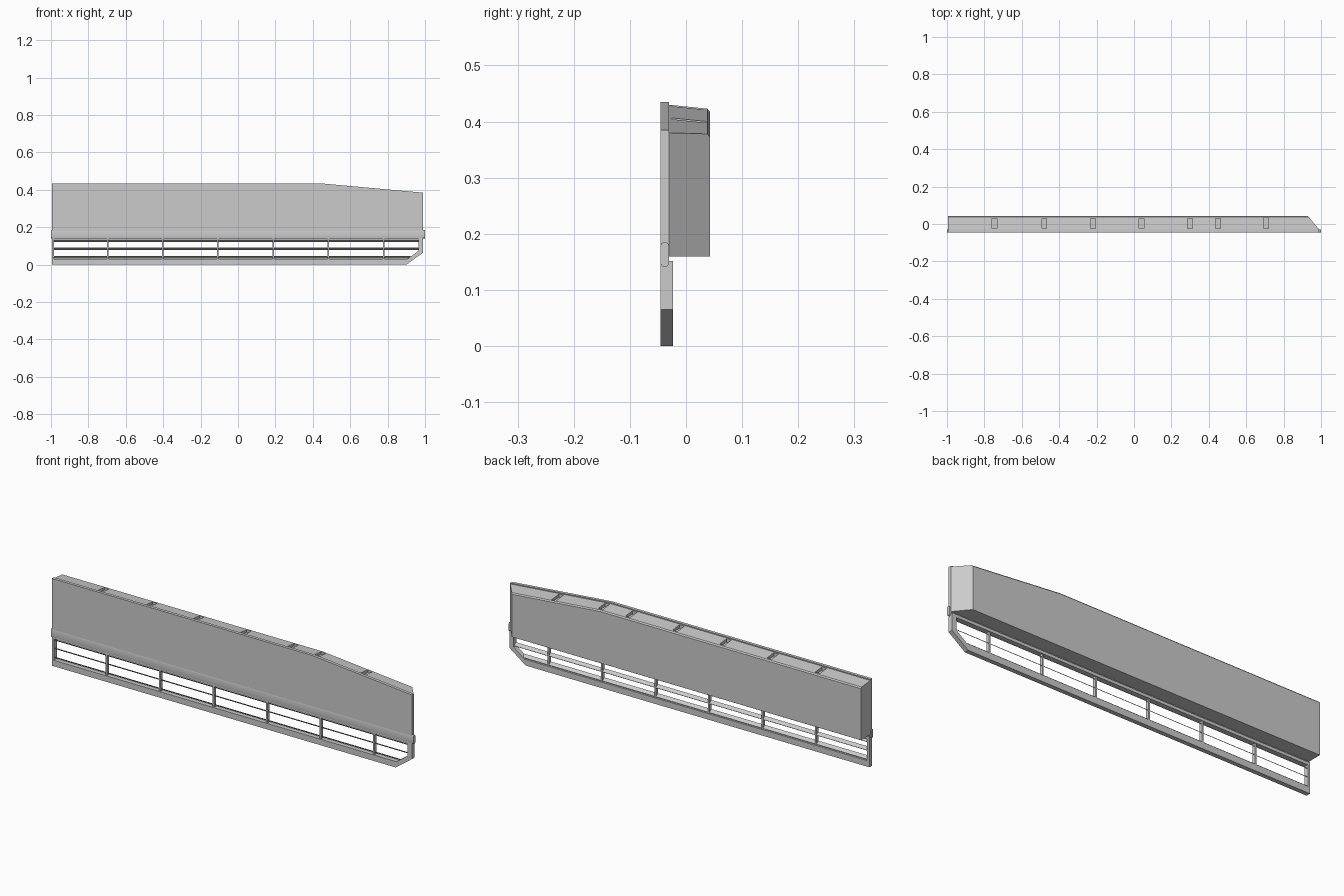
import bpy, bmesh, math
from mathutils import Vector

if "Cube" in bpy.data.objects:
    bpy.data.objects.remove(bpy.data.objects["Cube"])


def finish(name, bm):
    bmesh.ops.recalc_face_normals(bm, faces=bm.faces)
    me = bpy.data.meshes.new(name)
    bm.to_mesh(me)
    bm.free()
    ob = bpy.data.objects.new(name, me)
    bpy.context.collection.objects.link(ob)
    return ob


def loft(name, sections):
    """Closed solid skinned through equal-length rings of points."""
    bm = bmesh.new()
    rings = [[bm.verts.new(p) for p in s] for s in sections]
    n = len(rings[0])
    for a, b in zip(rings, rings[1:]):
        for i in range(n):
            bm.faces.new((a[i], a[(i + 1) % n], b[(i + 1) % n], b[i]))
    bm.faces.new(rings[0])
    bm.faces.new(rings[-1])
    return finish(name, bm)


def plate(name, outline, y0, y1):
    return loft(name, [[(x, y, z) for x, z in outline] for y in (y0, y1)])


def bar(name, profile, x0, x1):
    return loft(name, [[(x, y, z) for y, z in profile] for x in (x0, x1)])


def box(name, x, y, z):
    return bar(name, [(y[0], z[0]), (y[1], z[0]), (y[1], z[1]), (y[0], z[1])], *x)


FRONT, L, R, BREAK = -0.045, -0.995, 0.99, 0.44
SLOPE = 0.05 / (R - BREAK)


def drop(x):
    return max(0.0, x - BREAK) * SLOPE


# Front panel with tapering top edge
plate("front_panel", [(L, 0.155), (R, 0.155), (R, 0.385), (BREAK, 0.435), (L, 0.435)],
      FRONT, -0.03)

# Rear housing: sloped lid, chamfered back edge, slanted right end
profile = [(-0.03, 0.16), (0.043, 0.16), (0.043, 0.417), (0.038, 0.423), (-0.03, 0.43)]


def section(x_of_y):
    pts = []
    for y, z in profile:
        x = x_of_y(y)
        pts.append((x, y, z - (drop(x) if z > 0.2 else 0)))
    return pts


housing = loft("rear_housing", [section(lambda y: L), section(lambda y: BREAK),
                                section(lambda y: R - (y + 0.03) * 0.06 / 0.073)])

# Shallow slots in the lid
for x in (-0.745, -0.48, -0.22, 0.04, 0.30, 0.45, 0.705):
    back = 0.036 if x > 0.6 else 0.03
    cutter = box("slot_cutter", (x - 0.013, x + 0.013), (-0.025, back),
                 (0.412 - drop(x), 0.46))
    cutter.hide_render = True
    cutter.hide_set(True)
    mod = housing.modifiers.new("slot", 'BOOLEAN')
    mod.operation = 'DIFFERENCE'
    mod.solver = 'EXACT'
    mod.object = cutter
bpy.context.view_layer.update()
deps = bpy.context.evaluated_depsgraph_get()
cut_mesh = bpy.data.meshes.new_from_object(housing.evaluated_get(deps))
housing.modifiers.clear()
housing.data = cut_mesh
for ob in [o for o in bpy.data.objects if o.name.startswith("slot_cutter")]:
    bpy.data.objects.remove(ob)

# Rounded trim rail between panel and grille
pill = []
for cz, start in ((0.178, 0), (0.1485, 180)):
    for k in range(9):
        a = math.radians(start + k * 22.5)
        pill.append((-0.038 + 0.0075 * math.cos(a), cz + 0.0075 * math.sin(a)))
rail = bar("trim_rail", pill, -0.999, 0.999)
bpy.context.view_layer.objects.active = rail
rail.select_set(True)
bpy.ops.object.shade_smooth_by_angle(angle=math.radians(35))

# Grille frame: ring between outer and inner outline
outer = [(L, 0), (0.9, 0), (R, 0.065), (R, 0.152), (L, 0.152)]
inner = [(-0.983, 0.03), (0.905, 0.03), (0.966, 0.075), (0.966, 0.137), (-0.983, 0.137)]
bm = bmesh.new()
loops = [[bm.verts.new((x, y, z)) for x, z in pts]
         for pts, y in ((outer, FRONT), (outer, -0.023), (inner, -0.023), (inner, FRONT))]
for j in range(4):
    a, b = loops[j], loops[(j + 1) % 4]
    for i in range(5):
        k = (i + 1) % 5
        bm.faces.new((a[i], a[k], b[k], b[i]))
finish("grille_frame", bm)

# Tilted slats, high at the front
for z, end in ((0.127, 0.968), (0.085, 0.968), (0.04, 0.922)):
    bar("grille_slat", [(-0.042, z + 0.005), (-0.027, z - 0.007),
                        (-0.026, z - 0.005), (-0.041, z + 0.007)], -0.985, end)

# Vertical dividers
for i in range(6):
    x = -0.697 + i * 0.295
    box("grille_divider", (x - 0.004, x + 0.004), (-0.042, -0.026), (0.028, 0.14))
